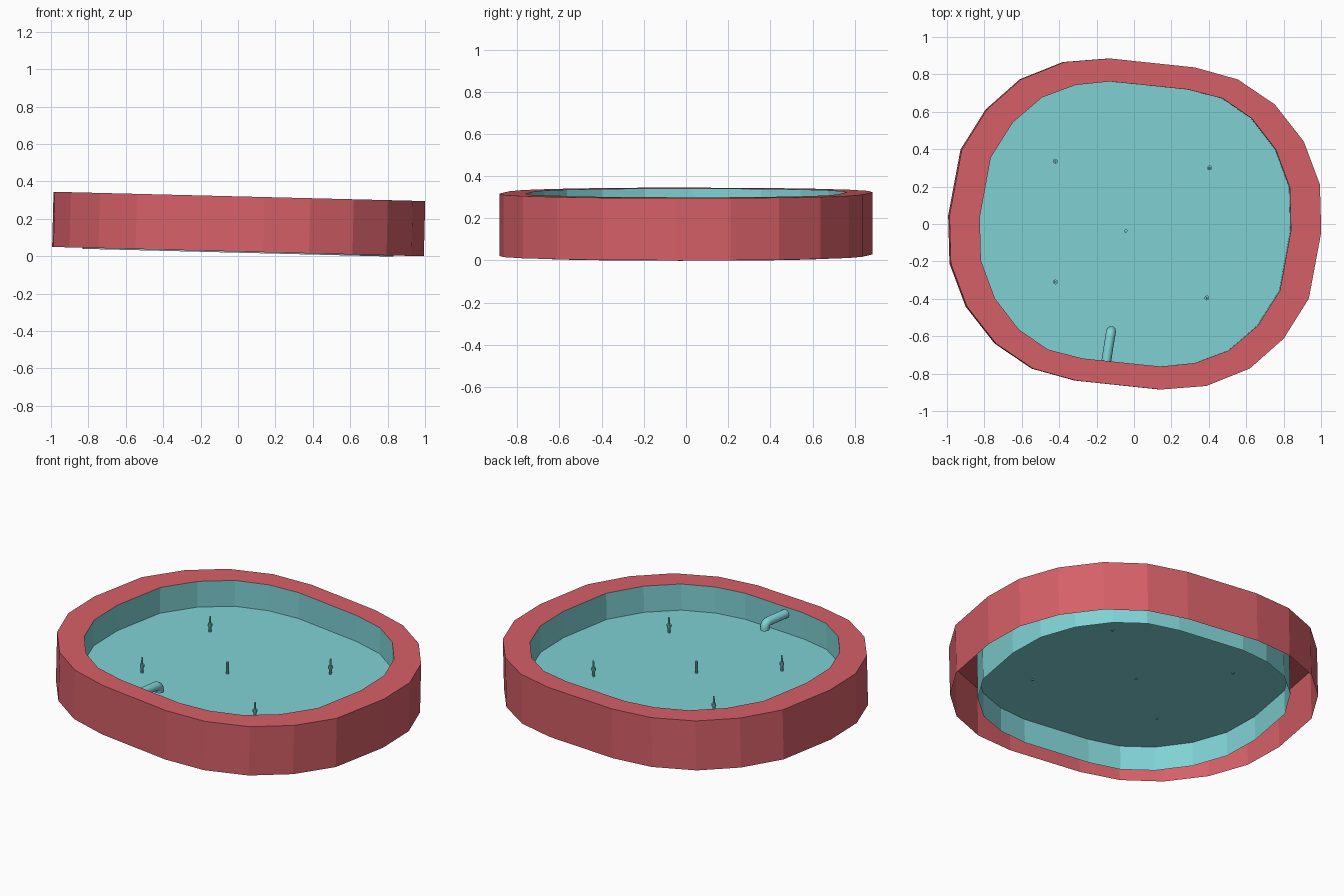
import bpy, bmesh, math
from mathutils import Matrix

if "Cube" in bpy.data.objects:
    bpy.data.objects.remove(bpy.data.objects["Cube"])

HEIGHT, FLOOR = 0.295, 0.139
# The whole pool leans slightly towards +x
LEAN = Matrix.Translation((0, 0, 0.025)) @ Matrix.Rotation(0.025, 4, 'Y')


def material(name, rgb):
    m = bpy.data.materials.new(name)
    m.use_nodes = True
    m.diffuse_color = (*rgb, 1)
    m.node_tree.nodes["Principled BSDF"].inputs["Base Color"].default_value = (*rgb, 1)
    return m


RED = material("coral red", (0.672, 0.117, 0.138))
TEAL = material("pool teal", (0.216, 0.645, 0.665))

# Half outlines; the other half is the same turned by 180 degrees
OUTER = [(-.136, .885), (.318, .837), (.548, .773), (.746, .639), (.901, .441), (.987, .211),
         (.994, -.045), (.928, -.398), (.794, -.612), (.612, -.773), (.38, -.866)]
INNER = [(-.136, .762), (.281, .719), (.468, .671), (.623, .564), (.751, .398), (.826, .195),
         (.832, -.035), (.773, -.356), (.655, -.543), (.5, -.676), (.32, -.743)]


def loop(bm, half, z):
    pts = half + [(-x, -y) for x, y in half]
    return [bm.verts.new((x, y, z)) for x, y in pts]


def bridge(bm, a, b):
    n = len(a)
    for i in range(n):
        j = (i + 1) % n
        bm.faces.new((a[i], a[j], b[j], b[i]))


def finish(name, bm, mat):
    me = bpy.data.meshes.new(name)
    bm.to_mesh(me)
    bm.free()
    ob = bpy.data.objects.new(name, me)
    bpy.context.collection.objects.link(ob)
    me.materials.append(mat)
    ob.matrix_world = LEAN
    return ob


# Outer wall and flat rim, open underneath
bm = bmesh.new()
bottom, top, edge = loop(bm, OUTER, 0), loop(bm, OUTER, HEIGHT), loop(bm, INNER, HEIGHT)
bridge(bm, top, bottom)
bridge(bm, edge, top)
finish("outer_wall_and_rim", bm, RED)

# Inner wall, running down past the floor
bm = bmesh.new()
bridge(bm, loop(bm, INNER, -0.006), loop(bm, INNER, HEIGHT))
finish("inner_wall", bm, TEAL)

# Pool floor
bm = bmesh.new()
bm.faces.new(reversed(loop(bm, INNER, FLOOR)))
finish("pool_floor", bm, TEAL)


def cylinder(bm, r1, r2, z0, z1):
    bmesh.ops.create_cone(bm, cap_ends=True, segments=10, radius1=r1, radius2=r2,
                          depth=z1 - z0, matrix=Matrix.Translation((0, 0, (z0 + z1) / 2)))


# Water jets: a thin stem, with a collar on the four outer ones
JETS = [(-.425, .335), (.4, .3), (-.425, -.31), (.385, -.395), (-.048, -.037)]
for i, (x, y) in enumerate(JETS):
    bm = bmesh.new()
    centre = i == 4
    cylinder(bm, .008, .008, -.004, .07 if centre else .045)
    if not centre:
        cylinder(bm, .013, .013, .035, .05)
        cylinder(bm, .006, .005, .05, .092)
    jet = finish("centre_jet" if centre else f"water_jet_{i + 1}", bm, TEAL)
    jet.matrix_world = LEAN @ Matrix.Translation((x, y, FLOOR))

# Inlet pipe from the front wall, with an elbow pointing down
curve = bpy.data.curves.new("inlet_pipe", 'CURVE')
curve.dimensions = '3D'
curve.bevel_depth = 0.026
curve.bevel_resolution = 3
curve.use_fill_caps = True
sp = curve.splines.new('POLY')
path = [(-.157, -.75, 0)]
for k in range(5):
    a = math.radians(90 * k / 4)
    s = .03 * math.sin(a)
    path.append((-.134 + .2 * s, -.602 + s, .03 * math.cos(a) - .03))
path.append((-.128, -.572, -.04))
sp.points.add(len(path) - 1)
for p, (x, y, z) in zip(sp.points, path):
    p.co = (x, y, z + FLOOR + .115, 1)
pipe = bpy.data.objects.new("inlet_pipe", curve)
bpy.context.collection.objects.link(pipe)
curve.materials.append(TEAL)
pipe.matrix_world = LEAN
